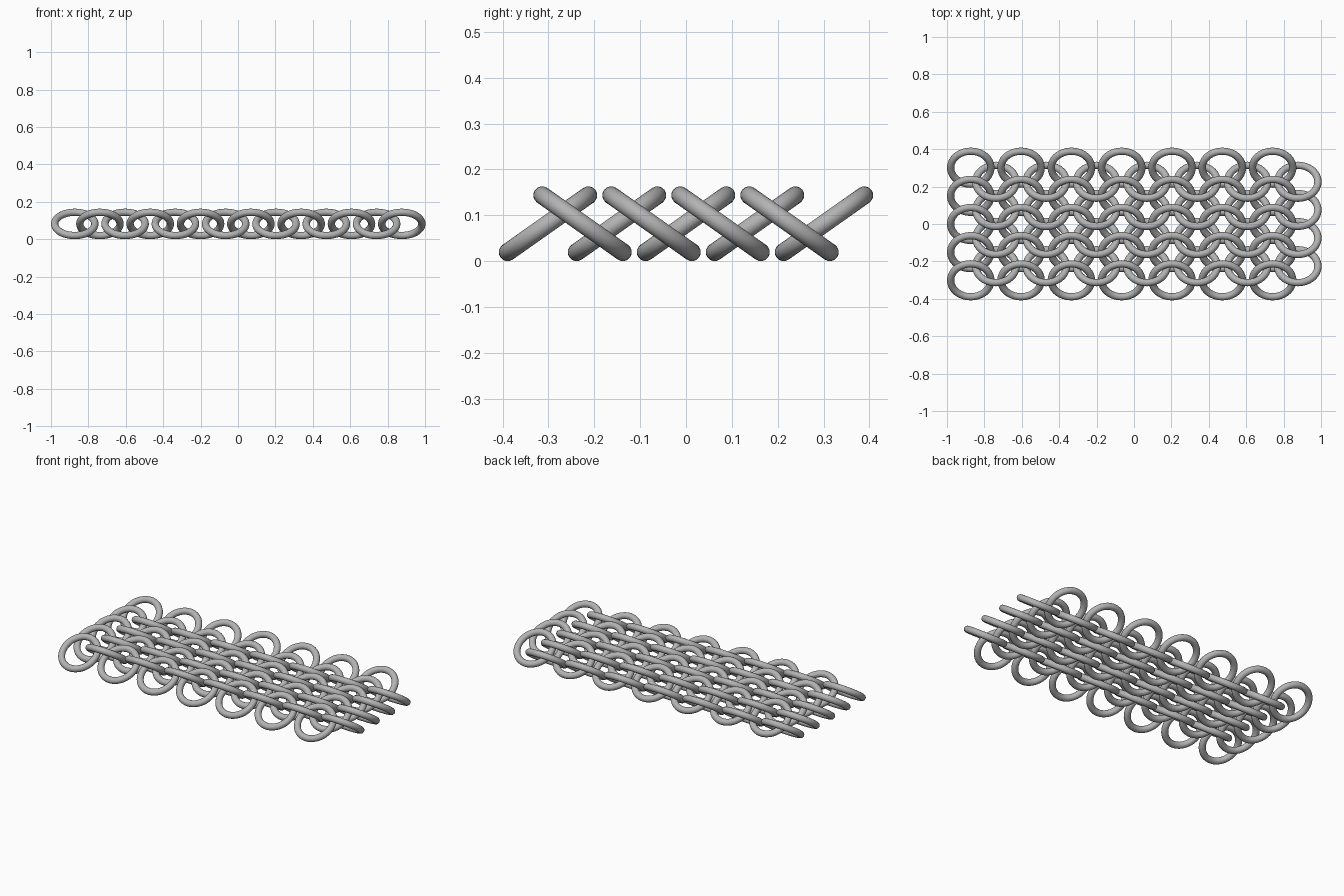
import bpy
import math

default_cube = bpy.data.objects.get("Cube")
if default_cube:
    bpy.data.objects.remove(default_cube, do_unlink=True)

RING_RADIUS = 0.1077
WIRE_RADIUS = 0.0195
TILT = math.radians(35.2)
COLUMNS = 7
COLUMN_STEP = 0.269
ROW_STEP = 0.1505
FIRST_X = -1 + RING_RADIUS + WIRE_RADIUS
HEIGHT = RING_RADIUS * math.sin(TILT) + WIRE_RADIUS

# Steel material
steel = bpy.data.materials.new("grey steel")
steel.use_nodes = True
colour = (0.45, 0.45, 0.45, 1)
steel.diffuse_color = colour
steel.node_tree.nodes["Principled BSDF"].inputs["Base Color"].default_value = colour


def ring_row(name, x, y, tilt):
    """A row of equal rings, all leaning the same way."""
    bpy.ops.mesh.primitive_torus_add(
        location=(x, y, HEIGHT), rotation=(tilt, 0, 0),
        major_radius=RING_RADIUS, minor_radius=WIRE_RADIUS,
        major_segments=48, minor_segments=16)
    row = bpy.context.object
    row.name = name
    row.data.materials.append(steel)
    bpy.ops.object.shade_smooth()
    array = row.modifiers.new("repeat rings", "ARRAY")
    array.count = COLUMNS
    array.use_relative_offset = False
    array.use_constant_offset = True
    array.constant_offset_displace = (COLUMN_STEP, 0, 0)


# Five rows leaning back, four rows between them leaning forward
for i in range(5):
    ring_row(f"back_leaning_ring_row_{i + 1}", FIRST_X, (i - 2) * ROW_STEP, TILT)
for i in range(4):
    ring_row(f"front_leaning_ring_row_{i + 1}", FIRST_X + COLUMN_STEP / 2,
             (i - 1.5) * ROW_STEP, -TILT)
